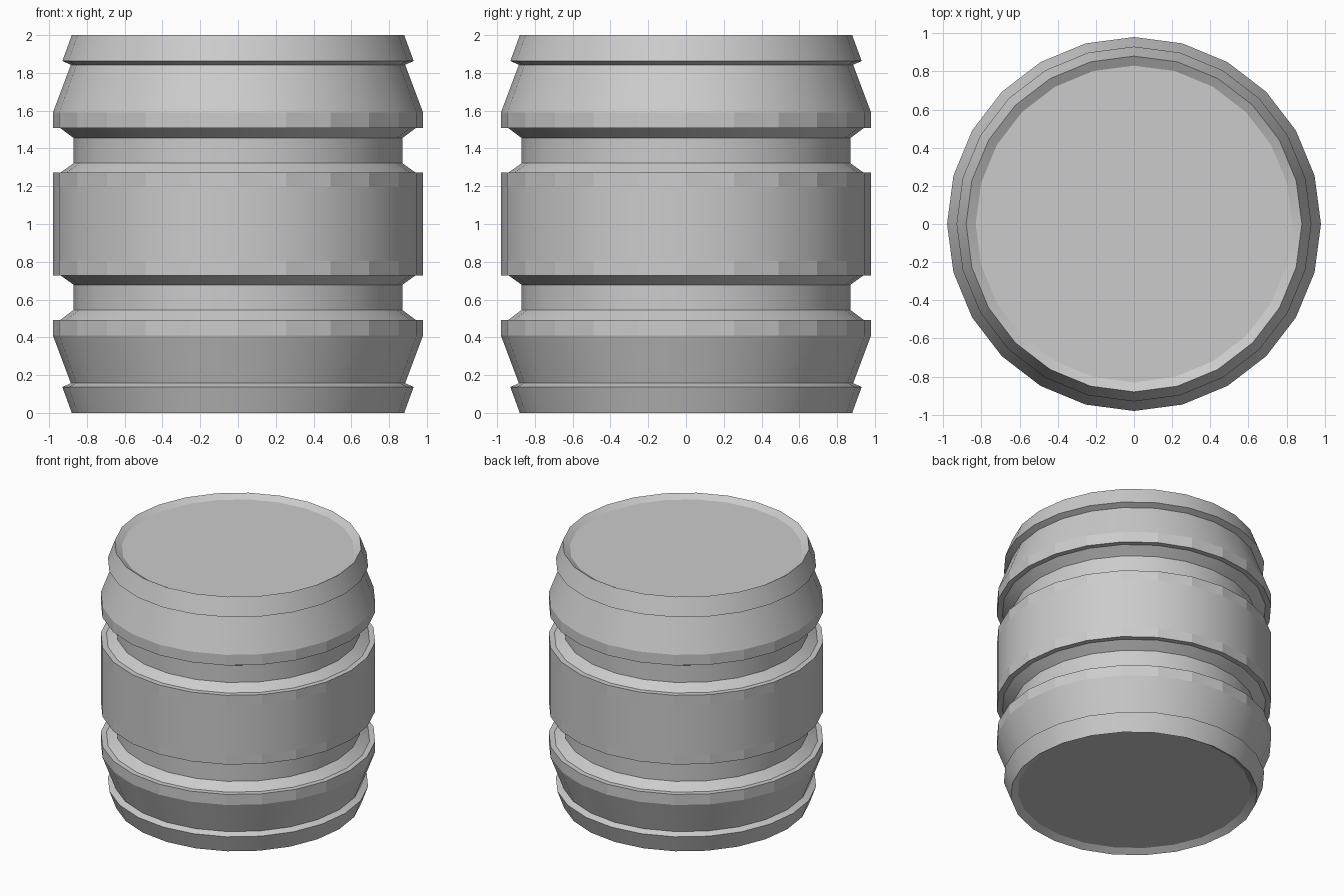
import bpy, bmesh
from math import cos, sin, pi, radians

if "Cube" in bpy.data.objects:
    bpy.data.objects.remove(bpy.data.objects["Cube"])

SIDES = 24
# lower half of the barrel outline: (radius, height, band above this point is flat shaded)
LOWER = [
    (0.83, 0.03, False),    # recessed end
    (0.88, 0.00, False),    # foot rim
    (0.93, 0.137, False),
    (0.885, 0.157, False),
    (0.98, 0.41, True),     # lower hoop
    (0.98, 0.493, False),
    (0.94, 0.493, False),   # groove
    (0.87, 0.545, False),
    (0.87, 0.678, False),
    (0.94, 0.728, False),
    (0.98, 0.728, True),    # middle hoop edge
    (0.98, 0.805, False),
]

# mirror the outline to get the upper half
heights = [(r, z) for r, z, _ in LOWER]
profile = heights + [(r, 2 - z) for r, z in reversed(heights)]
flat = [f for _, _, f in LOWER]
flat_bands = flat + list(reversed(flat[:-1]))

# revolve the outline around z
bm = bmesh.new()
rings = [[bm.verts.new((r * cos(2 * pi * i / SIDES), r * sin(2 * pi * i / SIDES), z))
          for i in range(SIDES)] for r, z in profile]
for lower, upper, is_flat in zip(rings, rings[1:], flat_bands):
    for i in range(SIDES):
        j = (i + 1) % SIDES
        face = bm.faces.new((lower[i], lower[j], upper[j], upper[i]))
        face.smooth = not is_flat

# end lids
bm.faces.new(list(reversed(rings[0])))
bm.faces.new(rings[-1])

# keep the profile steps crisp, the staves smooth
bm.normal_update()
for e in bm.edges:
    e.smooth = e.calc_face_angle(0) < radians(18)

mesh = bpy.data.meshes.new("barrel")
bm.to_mesh(mesh)
bm.free()
barrel = bpy.data.objects.new("barrel", mesh)
bpy.context.collection.objects.link(barrel)
